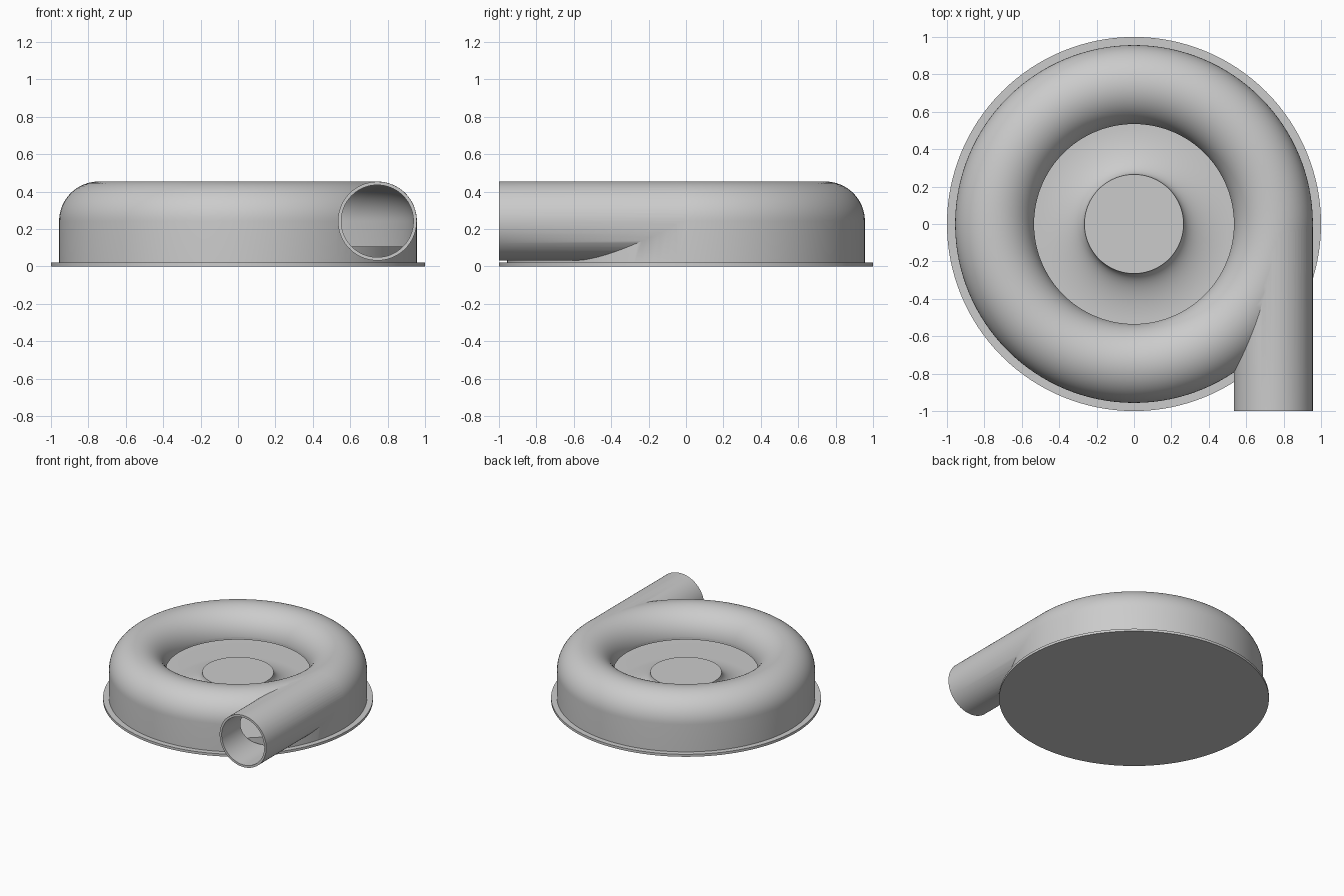
import bpy, bmesh, math
from mathutils import Matrix

cube = bpy.data.objects.get("Cube")
if cube:
    bpy.data.objects.remove(cube, do_unlink=True)

grey = bpy.data.materials.new("plain_grey")
grey.use_nodes = True
GREY = (0.6, 0.6, 0.6, 1)
grey.diffuse_color = GREY
grey.node_tree.nodes["Principled BSDF"].inputs["Base Color"].default_value = GREY

RING, TUBE, MID, WALL = 0.745, 0.2115, 0.2425, 0.018
BASE, PLATE, SEGS = 0.02, 0.107, 128


def add_object(name, bm):
    bmesh.ops.recalc_face_normals(bm, faces=bm.faces)
    mesh = bpy.data.meshes.new(name)
    bm.to_mesh(mesh)
    bm.free()
    mesh.materials.append(grey)
    obj = bpy.data.objects.new(name, mesh)
    bpy.context.collection.objects.link(obj)
    return obj


def lathe(name, profile):
    """Spin (radius, height) points, running from axis to axis, into a solid."""
    bm = bmesh.new()
    verts = [bm.verts.new((r, 0, z)) for r, z in profile]
    edges = [bm.edges.new(pair) for pair in zip(verts, verts[1:])]
    bmesh.ops.spin(bm, geom=verts + edges, axis=(0, 0, 1), cent=(0, 0, 0),
                   angle=math.tau, steps=SEGS, use_duplicate=False)
    bmesh.ops.remove_doubles(bm, verts=bm.verts, dist=0.0002)
    return add_object(name, bm)


def pipe(name, radius, front, back):
    bm = bmesh.new()
    place = Matrix.Translation((RING, (front + back) / 2, MID)) @ Matrix.Rotation(math.pi / 2, 4, 'X')
    bmesh.ops.create_cone(bm, cap_ends=True, segments=96, radius1=radius,
                          radius2=radius, depth=back - front, matrix=place)
    return add_object(name, bm)


def boolean(target, other, operation):
    mod = target.modifiers.new(operation.lower(), 'BOOLEAN')
    mod.operation, mod.object, mod.solver = operation, other, 'EXACT'
    bpy.context.view_layer.objects.active = target
    bpy.ops.object.modifier_apply(modifier=mod.name)
    bpy.data.objects.remove(other, do_unlink=True)


def smooth(obj):
    bpy.ops.object.select_all(action='DESELECT')
    obj.select_set(True)
    bpy.context.view_layer.objects.active = obj
    bpy.ops.object.shade_smooth_by_angle(angle=math.radians(32))


def dome(radius, bottom):
    """Straight outer wall, rounded over to the inner lip, open in the middle."""
    arc = [(RING + radius * math.cos(math.pi * i / 32), MID + radius * math.sin(math.pi * i / 32))
           for i in range(33)]
    return [(0, bottom), (RING + radius, bottom)] + arc


# Casing: outer body joined to the outlet, then hollowed by a matching core
casing = lathe("casing", dome(TUBE, BASE - 0.005) + [(0, MID)])
boolean(casing, pipe("outlet_body", TUBE - 0.0007, -1, 0), 'UNION')
core = lathe("core", dome(TUBE - WALL, BASE - 0.02) + [(0, MID - 0.003)])
boolean(core, pipe("outlet_bore", TUBE - WALL - 0.0007, -1.1, 0), 'UNION')
boolean(casing, core, 'DIFFERENCE')
# Open the central inlet through the remaining thin web
inlet = lathe("inlet_cutter", [(0, 0.1), (RING - TUBE + 0.001, 0.1), (RING - TUBE + 0.001, 0.6), (0, 0.6)])
boolean(casing, inlet, 'DIFFERENCE')
smooth(casing)

# Base flange
smooth(lathe("base_plate", [(0, 0), (1, 0), (1, BASE), (0, BASE)]))

# Rotor disc with a flared hub
flare = [(0.53 - 0.265 * math.sin(math.pi * i / 32), 0.227 - 0.12 * math.cos(math.pi * i / 32))
         for i in range(17)]
rotor = lathe("rotor", [(0, BASE + 0.01), (0.9, BASE + 0.01), (0.9, PLATE)] + flare + [(0, 0.227)])
smooth(rotor)
